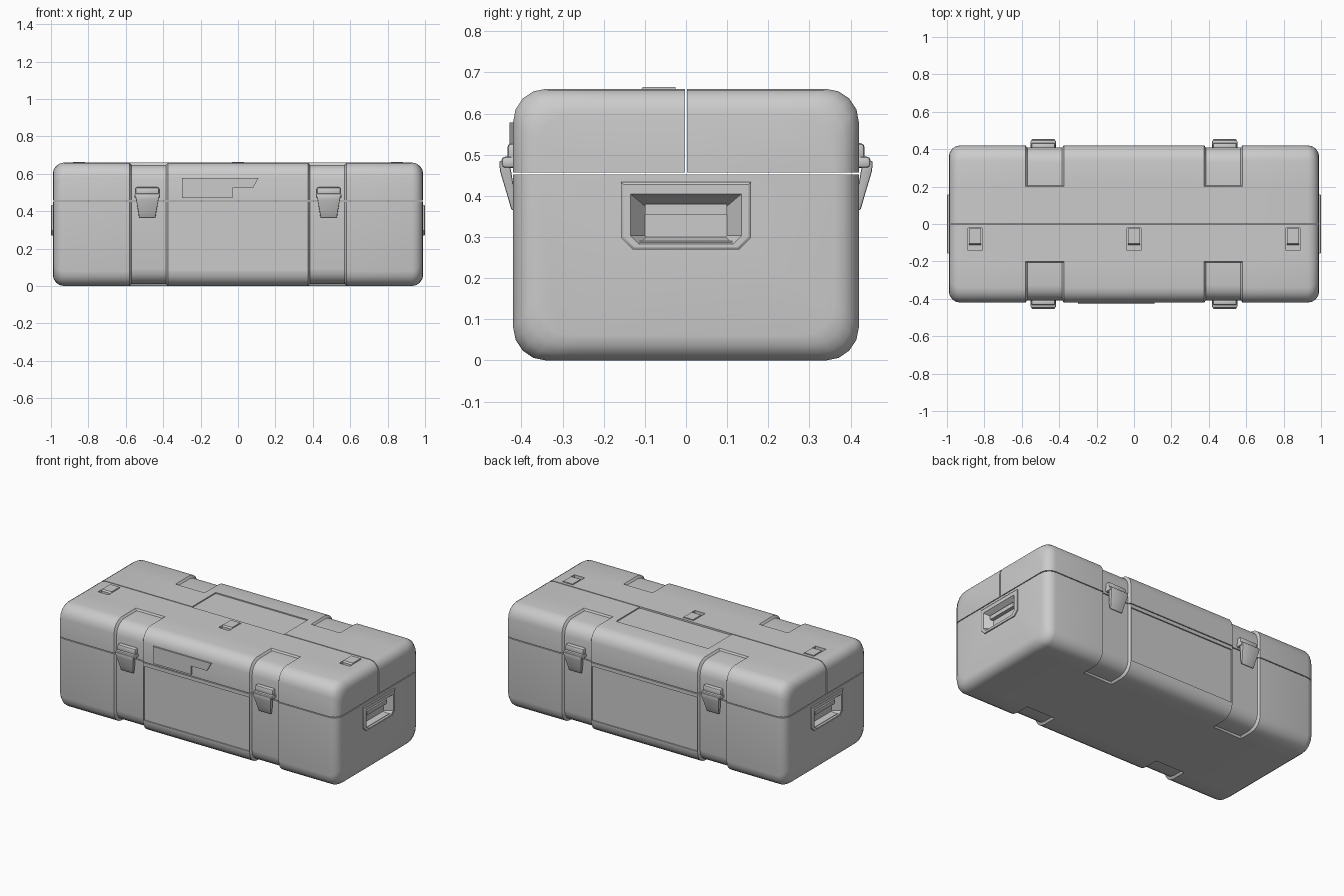
import bpy, bmesh, math

if "Cube" in bpy.data.objects:
    bpy.data.objects.remove(bpy.data.objects["Cube"])

grey = bpy.data.materials.new("mid_grey")
grey.diffuse_color = (0.6, 0.6, 0.6, 1)
grey.use_nodes = True
grey.node_tree.nodes["Principled BSDF"].inputs["Base Color"].default_value = grey.diffuse_color


def loft(name, rings):
    """Skin a row of equal-length rings and cap both ends."""
    bm = bmesh.new()
    rows = [[bm.verts.new(p) for p in r] for r in rings]
    n = len(rows[0])
    for a, b in zip(rows, rows[1:]):
        for i in range(n):
            j = (i + 1) % n
            bm.faces.new((a[i], a[j], b[j], b[i]))
    bm.faces.new(rows[0])
    bm.faces.new(rows[-1])
    bmesh.ops.recalc_face_normals(bm, faces=bm.faces)
    me = bpy.data.meshes.new(name)
    bm.to_mesh(me)
    bm.free()
    ob = bpy.data.objects.new(name, me)
    bpy.context.collection.objects.link(ob)
    me.materials.append(grey)
    return ob


def box(name, x0, x1, y0, y1, z0, z1):
    return loft(name, [[(x, y0, z0), (x, y1, z0), (x, y1, z1), (x, y0, z1)] for x in (x0, x1)])


def activate(ob):
    bpy.ops.object.select_all(action='DESELECT')
    ob.select_set(True)
    bpy.context.view_layer.objects.active = ob


def cut(ob, *dims):
    cutter = box("cutter", *dims)
    mod = ob.modifiers.new("cut", 'BOOLEAN')
    mod.operation, mod.solver, mod.object = 'DIFFERENCE', 'EXACT', cutter
    activate(ob)
    bpy.ops.object.modifier_apply(modifier=mod.name)
    bpy.data.objects.remove(cutter)


def smooth(ob, angle=28):
    activate(ob)
    bpy.ops.object.shade_smooth_by_angle(angle=math.radians(angle))


def bevel(ob, width, segments=2):
    mod = ob.modifiers.new("bevel", 'BEVEL')
    mod.width, mod.segments = width, segments
    activate(ob)
    bpy.ops.object.modifier_apply(modifier=mod.name)
    smooth(ob, 40)


def half_profile(height, inset, groove, y_groove, r=0.08):
    """From the centre line, across the flat, round the edge and down to the rim."""
    w, t = 0.42 - inset, height - inset
    pts = [(0, t), (y_groove, t), (y_groove + 0.005, t - groove)]
    for i in range(5):
        a = math.radians(22.5 * i)
        pts.append((w - groove - r + r * math.sin(a), t - groove - r + r * math.cos(a)))
    return pts + [(w - groove, 0)]


# stations along the length: x, corner inset, latch groove depth
R, G = 0.06, 0.012
ends = [(0.99 - R + R * math.sin(a), R * (1 - math.cos(a)), 0)
        for a in (math.radians(22.5 * i) for i in range(4, -1, -1))]
right = ends + [(0.58, 0, 0), (0.57, 0, G), (0.385, 0, G), (0.375, 0, 0)]
stations = right + [(-x, d, g) for x, d, g in reversed(right)]

# base tub
RIM = 0.452
rings = []
for x, d, g in stations:
    half = half_profile(RIM, d, g, 0.25)
    ring = half + [(-y, h) for y, h in reversed(half[1:])]
    rings.append([(x, y, RIM - h) for y, h in ring])
base = loft("base", rings)
for s in (-1, 1):
    # front and back panel recess
    ys = sorted((s * 0.412, s * 0.5))
    cut(base, -0.37, 0.37, *ys, 0.085, 0.43)
    # pocket behind each end handle
    xs = sorted((s * 0.9, s * 1.1))
    cut(base, *xs, -0.135, 0.135, 0.29, 0.41)
smooth(base)

# two lid halves
lids = {}
for name, s in (("front_lid", -1), ("back_lid", 1)):
    rings = []
    for x, d, g in stations:
        half = half_profile(0.203, d, g, 0.2)
        ring = [(0, 0)] + half
        rings.append([(x, s * max(y, 0.003), 0.457 + h) for y, h in ring])
    lids[name] = loft(name, rings)

# sunken tray on the back lid
cut(lids["back_lid"], -0.325, 0.325, -0.1, 0.24, 0.653, 0.8)

# lid clips in their pockets
for i, x in enumerate((-0.85, 0, 0.85)):
    cut(lids["front_lid"], x - 0.037, x + 0.037, -0.142, -0.022, 0.63, 0.8)
    side = [(-0.025, 0.62), (-0.025, 0.664), (-0.105, 0.664), (-0.112, 0.655), (-0.112, 0.62)]
    loft(f"lid_clip_{i}", [[(x + dx, y, z) for y, z in side] for dx in (-0.033, 0.033)])
for ob in lids.values():
    smooth(ob)

# latches on front and back
for sy in (-1, 1):
    for sx in (-1, 1):
        cx = sx * 0.485
        # hinge block on the lid
        ys = sorted((sy * 0.4, sy * 0.448))
        bevel(box("latch_block", cx - 0.068, cx + 0.068, *ys, 0.468, 0.495), 0.008)
        ys = sorted((sy * 0.4, sy * 0.434))
        bevel(box("latch_catch", cx - 0.064, cx + 0.064, *ys, 0.485, 0.528), 0.01)
        # tapered flap leaning out from the base
        flap = [(0.365, 0.415, 0.424, 0.044), (0.40, 0.415, 0.434, 0.049),
                (0.46, 0.425, 0.452, 0.06), (0.485, 0.43, 0.454, 0.064)]
        bevel(loft("latch_flap", [[(cx - w, sy * y0, z), (cx + w, sy * y0, z),
                                   (cx + w, sy * y1, z), (cx - w, sy * y1, z)]
                                  for z, y0, y1, w in flap]), 0.004)

# plain stepped plate on the front lid
outline = [(-0.3, 0.578), (0.11, 0.578), (0.08, 0.525), (-0.03, 0.525), (-0.03, 0.47), (-0.3, 0.47)]
loft("front_plate", [[(x, y, z) for x, z in outline] for y in (-0.41, -0.429)])


def handle_ring(x, w, top, bottom, c):
    return [(x, -w, top), (x, w, top), (x, w, bottom + c),
            (x, w - c, bottom), (x, c - w, bottom), (x, -w, bottom + c)]


# end handles: raised frame with a funnel pocket and a grip bar
for name, s in (("left", -1), ("right", 1)):
    frame = loft(f"{name}_handle_frame", [
        handle_ring(s * 0.935, 0.13, 0.405, 0.292, 0.01),
        handle_ring(s * 0.975, 0.158, 0.433, 0.27, 0.028),
        handle_ring(s * 0.996, 0.158, 0.433, 0.27, 0.028),
        handle_ring(s * 1.0, 0.152, 0.428, 0.275, 0.026),
        handle_ring(s * 1.0, 0.135, 0.405, 0.283, 0.02),
        handle_ring(s * 0.955, 0.1, 0.375, 0.3, 0.004)])
    smooth(frame)
    xs = sorted((s * 0.95, s * 0.978))
    box(f"{name}_handle_grip", *xs, -0.1, 0.1, 0.355, 0.38)
